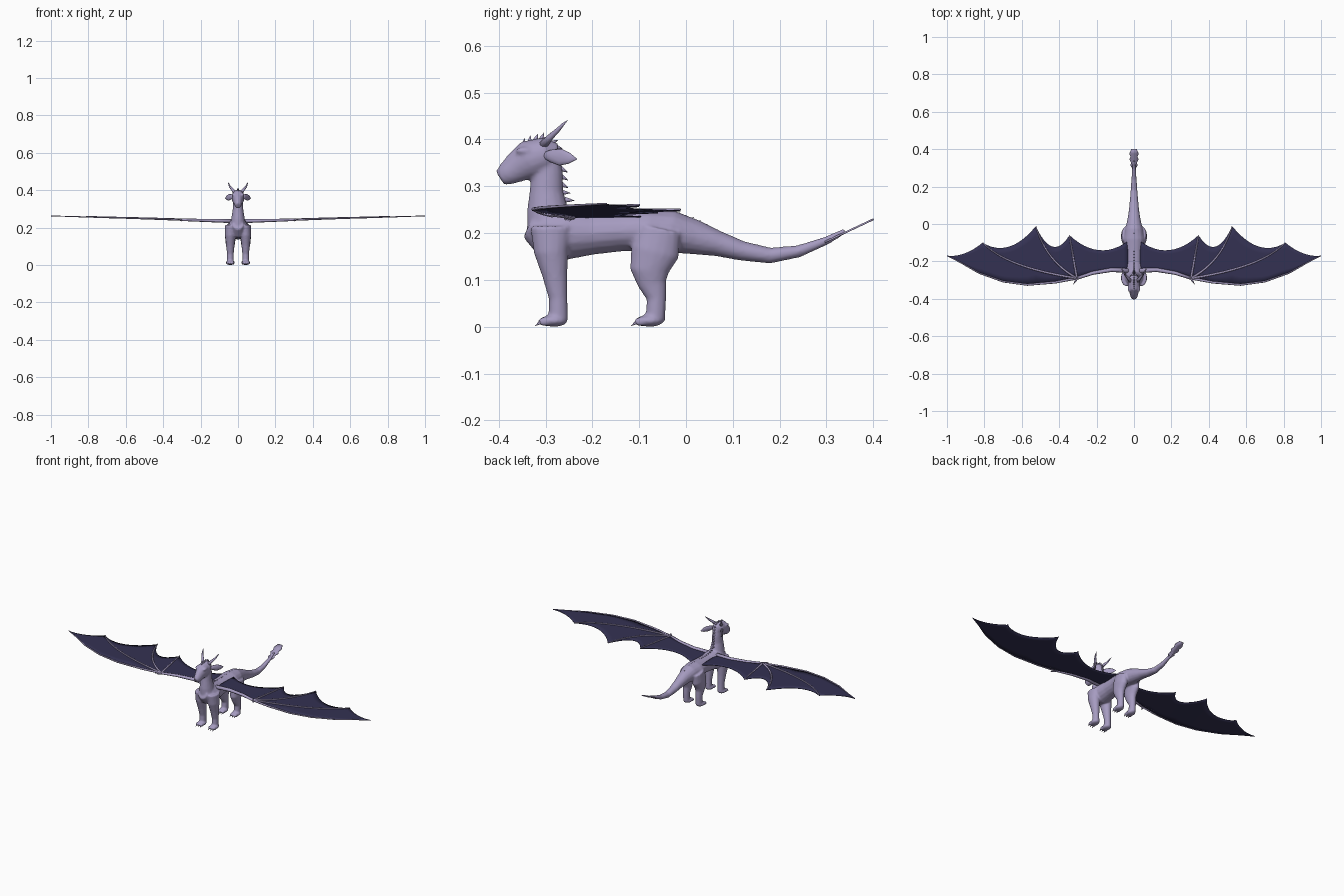
import bpy, bmesh, math
from mathutils import Vector, Matrix

if "Cube" in bpy.data.objects:
    bpy.data.objects.remove(bpy.data.objects["Cube"])

X, Z = Vector((1, 0, 0)), Vector((0, 0, 1))


def material(name, rgb):
    m = bpy.data.materials.new(name)
    m.use_nodes = True
    m.diffuse_color = (*rgb, 1)
    m.node_tree.nodes["Principled BSDF"].inputs["Base Color"].default_value = (*rgb, 1)
    return m


hide = material("lilac hide", (0.38, 0.33, 0.53))
navy = material("navy membrane", (0.034, 0.031, 0.085))


def finish(bm, name, mat, mirror=False):
    bmesh.ops.recalc_face_normals(bm, faces=bm.faces)
    for f in bm.faces:
        f.smooth = True
    me = bpy.data.meshes.new(name)
    bm.to_mesh(me)
    bm.free()
    me.materials.append(mat)
    ob = bpy.data.objects.new(name, me)
    bpy.context.scene.collection.objects.link(ob)
    if mirror:
        ob.modifiers.new("mirror", 'MIRROR').use_mirror_merge = False
    return ob


def loft(bm, stations, ref=X, n=16):
    """Tube through (x, y, z, radius along ref, radius across)."""
    pts = [Vector(s[:3]) for s in stations]
    rings = []
    for i, s in enumerate(stations):
        t = (pts[min(i + 1, len(pts) - 1)] - pts[max(i - 1, 0)]).normalized()
        u = (ref - t * ref.dot(t)).normalized()
        v = t.cross(u)
        rings.append([bm.verts.new(pts[i] + u * s[3] * math.cos(a) + v * s[4] * math.sin(a))
                      for a in (math.tau * k / n for k in range(n))])
    for r, q in zip(rings, rings[1:]):
        for k in range(n):
            bm.faces.new((r[k], r[(k + 1) % n], q[(k + 1) % n], q[k]))
    bm.faces.new(rings[0])
    bm.faces.new(rings[-1])


def ball(bm, centre, size):
    bmesh.ops.create_uvsphere(bm, u_segments=16, v_segments=10, radius=1,
                              matrix=Matrix.Translation(centre) @ Matrix.Diagonal((*size, 1)))


def spike(bm, base, tip, r, n=8):
    base, tip = Vector(base), Vector(tip)
    loft(bm, [(*base, r, r), (*base.lerp(tip, .5), r * .6, r * .6), (*tip, r * .05, r * .05)],
         X if abs((tip - base).normalized().x) < .8 else Z, n)


# Body: torso, tail, neck, head and legs fused into one smooth skin
bm = bmesh.new()
torso = [(-.335, .218, .028, .03), (-.30, .202, .05, .054), (-.26, .198, .056, .056),
         (-.2, .2, .05, .046), (-.14, .204, .05, .043), (-.08, .206, .056, .045),
         (-.03, .203, .048, .045), (.02, .191, .036, .037), (.07, .177, .028, .027),
         (.12, .162, .023, .021), (.18, .152, .018, .017), (.24, .161, .014, .013),
         (.3, .184, .01, .009), (.34, .205, .006, .006)]
neck = [(-.29, .2, .045, .05), (-.296, .25, .036, .044), (-.298, .29, .029, .036),
        (-.296, .33, .026, .033), (-.30, .37, .024, .03)]
head = [(-.275, .366, .018, .026), (-.3, .367, .033, .038), (-.335, .357, .034, .042),
        (-.362, .34, .025, .033), (-.383, .326, .02, .025), (-.397, .317, .013, .017)]
for part in (torso, neck, head):
    loft(bm, [(0, *s) for s in part])
foreleg = [(-.288, .215, .028, .045), (-.288, .16, .029, .037), (-.28, .11, .023, .027),
           (-.273, .06, .018, .02), (-.273, .012, .018, .021)]
hindleg = [(-.055, .21, .024, .045), (-.066, .16, .029, .052), (-.078, .12, .026, .042),
           (-.072, .092, .021, .031), (-.063, .06, .018, .021), (-.066, .012, .018, .021)]
feet = [(-.282, foreleg), (-.077, hindleg)]
toes = (-.014, 0, .014)
for s in (1, -1):
    for y, leg in feet:
        loft(bm, [(s * .041, *st) for st in leg])
        ball(bm, (s * .041, y, .013), (.024, .029, .013))
        for d in toes:
            ball(bm, (s * .041 + d, y - .02, .011), (.008, .014, .01))
    # Brow ridges and nostrils
    ball(bm, (s * .024, -.345, .376), (.01, .02, .008))
    ball(bm, (s * .01, -.39, .332), (.007, .009, .006))
body = finish(bm, "body", hide)
rm = body.modifiers.new("fuse", 'REMESH')
rm.mode = 'VOXEL'
rm.voxel_size = .0045
rm.use_smooth_shade = True
sm = body.modifiers.new("soften", 'SMOOTH')
sm.factor, sm.iterations = .5, 4

# Toe claws
bm = bmesh.new()
for y, leg in feet:
    for d in toes:
        spike(bm, (.041 + d, y - .025, .012), (.041 + d, y - .04, .002), .005)
finish(bm, "toe_claws", hide, True)

# Horns and ears
bm = bmesh.new()
loft(bm, [(.018, -.305, .388, .01, .01), (.031, -.29, .405, .007, .007),
          (.044, -.274, .42, .005, .005), (.049, -.262, .433, .003, .003),
          (.053, -.253, .441, .0005, .0005)], n=10)
finish(bm, "horns", hide, True)
bm = bmesh.new()
loft(bm, [(.024, -.305, .367, .006, .006), (.036, -.287, .365, .006, .014),
          (.049, -.268, .362, .005, .018), (.06, -.25, .36, .004, .012),
          (.068, -.233, .358, .001, .001)], n=12)
finish(bm, "ears", hide, True)

# Row of spikes from the brow down to the tail
ridge = [Vector((0, *p)) for p in
         [(-.35, .388), (-.325, .4), (-.3, .404), (-.277, .388), (-.264, .34), (-.262, .29),
          (-.245, .258), (-.2, .245), (-.12, .245), (-.04, .247), (.02, .227), (.1, .182)]]
bm = bmesh.new()
for i, (a, b) in enumerate(zip(ridge, ridge[1:])):
    t = (b - a).normalized()
    out = Vector((0, -t.z, t.y))
    count = max(2, round((b - a).length / .015))
    size = 1 if i < 6 else .55
    for k in range(count):
        p = a.lerp(b, k / count)
        spike(bm, p - out * .006, p + out * .011 * size + t * .011, .006 * size + .001, 6)
finish(bm, "spine_spikes", hide)

# Tail fin: thin notched leaf that follows the rising tail
leaf = [(.006, .29), (.02, .315), (.014, .325), (.025, .345), (.018, .357),
        (.025, .375), (.014, .4)]
bm = bmesh.new()


def fin_vert(x, y):
    return bm.verts.new((x, y, .18 + (y - .29) * .47))


rows = [[fin_vert(-x, y), fin_vert(0, y), fin_vert(x, y)] for x, y in leaf]
for p, q in zip(rows, rows[1:]):
    for k in (0, 1):
        bm.faces.new((p[k], p[k + 1], q[k + 1], q[k]))
fin = finish(bm, "tail_fin", hide)
fin.modifiers.new("thickness", 'SOLIDIFY').thickness = .004


# Wings
def wing_z(x, y):
    return .233 + .029 * x + .025 * (-.2 - y) * (1 - x) * -.2 + .006 * math.sin(x * 9) * (y + .2)


lead = [(.03, -.25), (.12, -.245), (.22, -.262), (.305, -.29), (.42, -.312), (.57, -.325),
        (.7, -.308), (.83, -.262), (.93, -.205), (1.0, -.17)]
tips = [(.03, -.09), (.345, -.06), (.525, -.012), (.81, -.1), (1.0, -.17)]
sag = [.065, .085, .065, .022]


def lead_y(x):
    for (x0, y0), (x1, y1) in zip(lead, lead[1:]):
        if x <= x1:
            return y0 + (y1 - y0) * (x - x0) / (x1 - x0)
    return lead[-1][1]


# Membrane: strips from the leading edge to the scalloped trailing edge
bm = bmesh.new()
cols, steps, depth = [], 12, 6
for (a, b, d) in zip(tips, tips[1:], sag):
    for k in range(steps):
        t = k / steps
        cols.append((a[0] + (b[0] - a[0]) * t, a[1] + (b[1] - a[1]) * t - d * 4 * t * (1 - t)))
cols.append((.999, -.169))
grid = []
for x, y1 in cols:
    y0 = lead_y(x)
    ys = [y0 + (y1 - y0) * j / depth for j in range(depth + 1)]
    grid.append([bm.verts.new((x, y, wing_z(x, y))) for y in ys])
for p, q in zip(grid, grid[1:]):
    for j in range(depth):
        bm.faces.new((p[j], q[j], q[j + 1], p[j + 1]))
web = finish(bm, "wing_membranes", navy, True)
sol = web.modifiers.new("thickness", 'SOLIDIFY')
sol.thickness, sol.offset = .003, 0

# Wing bones: arm with leading edge, then three curved fingers
bm = bmesh.new()


def bone(path, r0, r1, lift=.002):
    last = len(path) - 1
    st = []
    for i, (x, y) in enumerate(path):
        r = r0 + (r1 - r0) * i / last
        st.append((x, y, wing_z(x, y) + lift, r * .8, r))
    loft(bm, st, Z, 8)


bone(lead[:4], .013, .008, .001)
bone(lead[3:], .007, .002, .001)
wrist = Vector(lead[3])
for tip, bend in ((tips[1], (.325, -.18)), (tips[2], (.47, -.2)), (tips[3], (.68, -.235))):
    c, e = Vector(bend), Vector(tip)
    path = [wrist * (1 - t) ** 2 + c * 2 * t * (1 - t) + e * t * t
            for t in (k / 12 for k in range(13))]
    bone(path, .006, .003, .003)
spike(bm, (.3, -.285, wing_z(.3, -.285)), (.325, -.322, .244), .008)
finish(bm, "wing_bones", hide, True)
